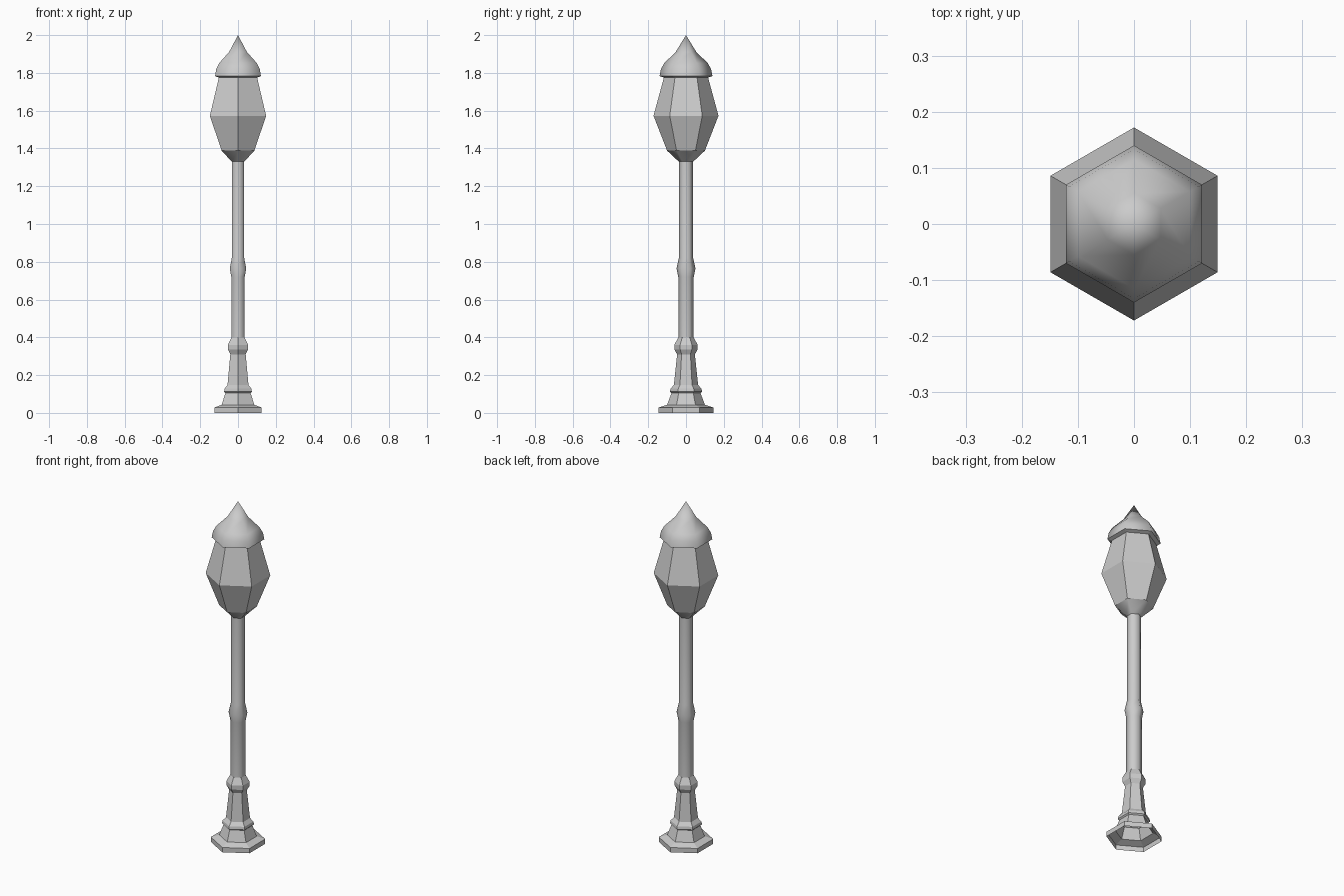
import bpy, bmesh, math

if "Cube" in bpy.data.objects:
    bpy.data.objects.remove(bpy.data.objects["Cube"])

SIDES = 6


def lathe(name, profile, smooth):
    """Six-sided turned part from (corner radius, z) points, corners on the y axis."""
    bm = bmesh.new()
    rings = []
    for r, z in profile:
        if r == 0:
            rings.append([bm.verts.new((0, 0, z))] * SIDES)
        else:
            rings.append([bm.verts.new((r * math.cos(a), r * math.sin(a), z))
                          for a in (math.pi / 2 + i * math.tau / SIDES for i in range(SIDES))])
    for low, high in zip(rings, rings[1:]):
        for i in range(SIDES):
            j = (i + 1) % SIDES
            bm.faces.new(dict.fromkeys((low[i], low[j], high[j], high[i])))
    for f in bm.faces:
        f.smooth = smooth
    mesh = bpy.data.meshes.new(name)
    bm.to_mesh(mesh)
    bm.free()
    obj = bpy.data.objects.new(name, mesh)
    bpy.context.collection.objects.link(obj)
    return obj


# stepped foot, open underneath
lathe("base", [(0.145, 0), (0.145, 0.028), (0.10, 0.043), (0.077, 0.105), (0.085, 0.112),
               (0.082, 0.128), (0.064, 0.148), (0.047, 0.31)], False)
# collar between foot and pole
lathe("collar", [(0.047, 0.31), (0.061, 0.335), (0.062, 0.36), (0.041, 0.398)], False)
# softly shaded pole with a small swelling
lathe("pole", [(0.041, 0.398), (0.041, 0.72), (0.05, 0.765), (0.038, 0.82),
               (0.038, 1.33)], True)
# flare carrying the lantern
lathe("lantern_cup", [(0.038, 1.33), (0.10, 1.388)], True)
# faceted lantern glass
lathe("lantern", [(0.10, 1.388), (0.172, 1.573), (0.117, 1.775)], False)
# bell-shaped roof with pointed tip
lathe("roof_underside", [(0.117, 1.775), (0.14, 1.783)], False)
lathe("roof", [(0.14, 1.783), (0.133, 1.82), (0.115, 1.852), (0.055, 1.91), (0, 2.0)], True)
